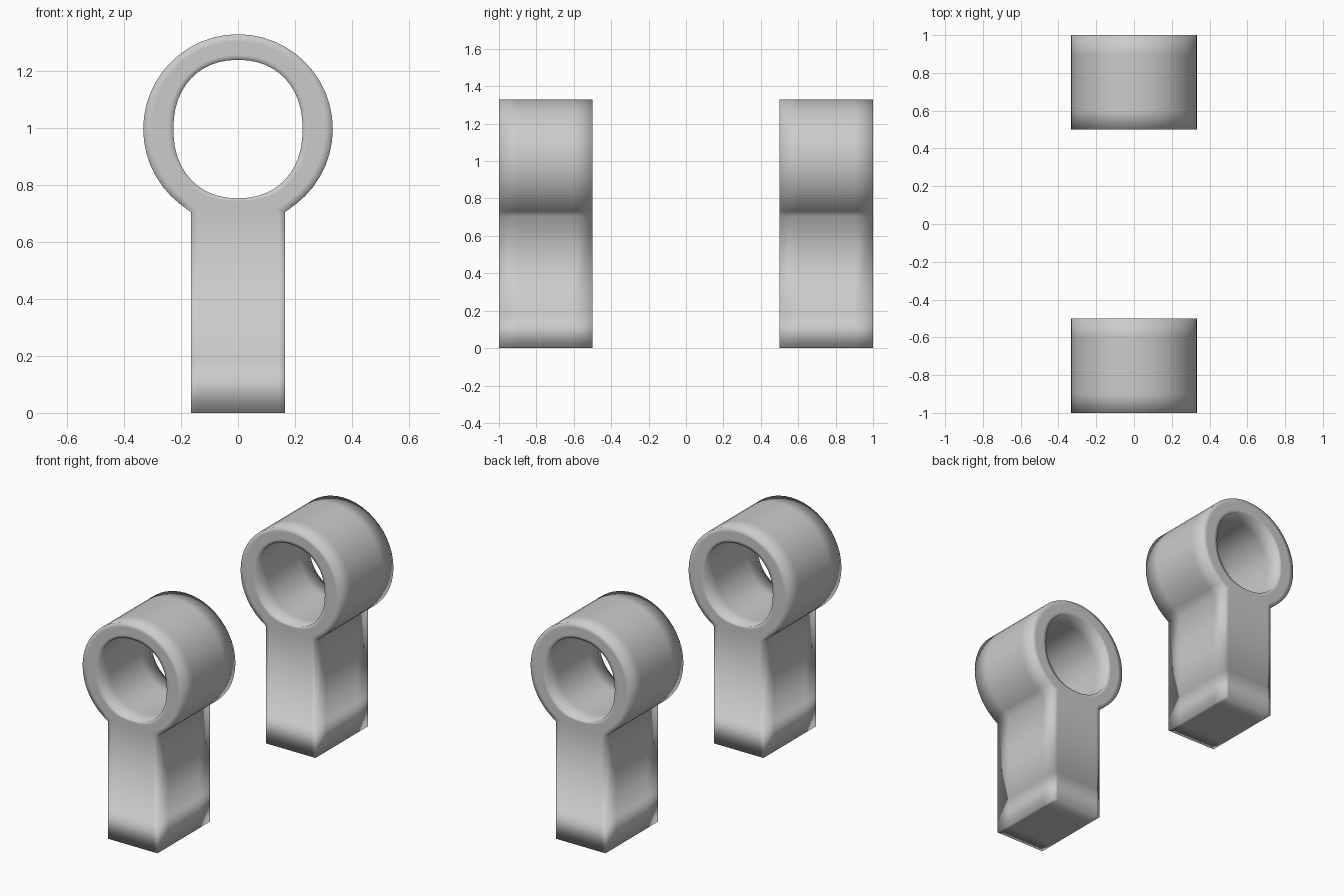
import bpy, bmesh
from math import sin, cos, pi, copysign

if "Cube" in bpy.data.objects:
    bpy.data.objects.remove(bpy.data.objects["Cube"])

N = 48            # divisions around the ring
HALF = 4          # ring columns either side of centre that join the stem
CZ, R = 0.997, 0.333
STEM_W, STEM_TOP = 0.165, 0.705


def hole_point(a):
    # slightly squared oval hole
    p = 2 / 2.2
    s, c = sin(a), cos(a)
    return (0.227 * copysign(abs(s) ** p, s), CZ - 0.243 * copysign(abs(c) ** p, c))


def outer_point(i, a):
    k = i if i <= N // 2 else i - N
    if abs(k) <= HALF:
        xs = [0, 0.05, 0.10, 0.142, STEM_W]
        return (copysign(xs[abs(k)], k), STEM_TOP)
    return (R * sin(a), CZ - R * cos(a))


def build_post(name, y0, y1):
    bm = bmesh.new()
    # ring face, with support loops close to both rims
    cols = []
    for i in range(N):
        a = 2 * pi * i / N
        (hx, hz), (ox, oz) = hole_point(a), outer_point(i, a)
        cols.append([bm.verts.new((hx + (ox - hx) * t, y0, hz + (oz - hz) * t))
                     for t in (0, 0.2, 0.72, 1)])
    for i in range(N):
        a, b = cols[i], cols[(i + 1) % N]
        for j in range(3):
            bm.faces.new((a[j], a[j + 1], b[j + 1], b[j]))
    # stem face below the ring
    row = [cols[k % N][3] for k in range(-HALF, HALF + 1)]
    for z in (0.18, 0):
        new = [bm.verts.new((v.co.x, y0, z)) for v in row]
        for k in range(len(row) - 1):
            bm.faces.new((row[k], new[k], new[k + 1], row[k + 1]))
        row = new
    # thickness, with support loops near both ends
    ext = bmesh.ops.extrude_face_region(bm, geom=bm.faces[:], use_keep_orig=True)
    for v in ext["geom"]:
        if isinstance(v, bmesh.types.BMVert):
            v.co.y = y1
    for y in (y0 + 0.1, y1 - 0.1):
        bmesh.ops.bisect_plane(bm, geom=bm.verts[:] + bm.edges[:] + bm.faces[:],
                               plane_co=(0, y, 0), plane_no=(0, 1, 0))
    # side loop near the foot of the stem
    bmesh.ops.bisect_plane(bm, geom=bm.verts[:] + bm.edges[:] + bm.faces[:],
                           plane_co=(0, 0, 0.18), plane_no=(0, 0, 1))
    bmesh.ops.recalc_face_normals(bm, faces=bm.faces[:])
    for f in bm.faces:
        f.smooth = True
    mesh = bpy.data.meshes.new(name)
    bm.to_mesh(mesh)
    bm.free()
    ob = bpy.data.objects.new(name, mesh)
    bpy.context.collection.objects.link(ob)


build_post("front_ring_post", -1.0, -0.5)
build_post("back_ring_post", 0.5, 1.0)
